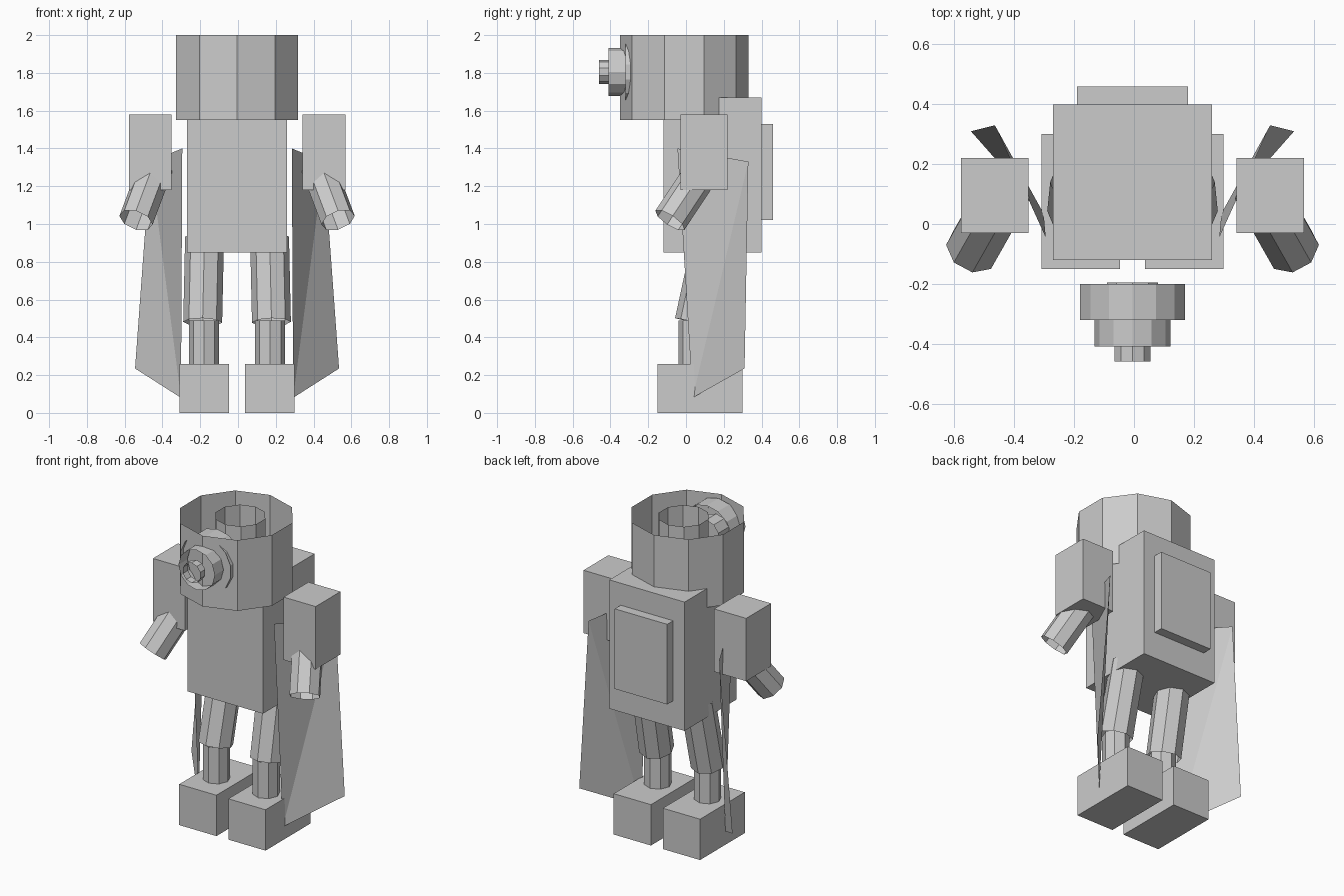
import bpy
import bmesh
from mathutils import Vector

if "Cube" in bpy.data.objects:
    bpy.data.objects.remove(bpy.data.objects["Cube"], do_unlink=True)

CX = -0.005  # symmetry plane of the figure

grey = bpy.data.materials.new("plain grey")
grey.use_nodes = True
COLOUR = (0.6, 0.6, 0.6, 1)
grey.diffuse_color = COLOUR
grey.node_tree.nodes["Principled BSDF"].inputs["Base Color"].default_value = COLOUR


def finish(name, bm):
    mesh = bpy.data.meshes.new(name)
    bm.to_mesh(mesh)
    bm.free()
    mesh.materials.append(grey)
    obj = bpy.data.objects.new(name, mesh)
    bpy.context.collection.objects.link(obj)
    return obj


def box(name, low, high):
    low, high = Vector(low), Vector(high)
    bm = bmesh.new()
    bmesh.ops.create_cube(bm, size=1)
    bmesh.ops.scale(bm, vec=high - low, verts=bm.verts)
    bmesh.ops.translate(bm, vec=(low + high) / 2, verts=bm.verts)
    return finish(name, bm)


def tube(name, start, end, radius, sides):
    """Open-ended faceted tube between two points, first corner towards +x."""
    start, end = Vector(start), Vector(end)
    axis = end - start
    u = Vector((1, 0, 0))
    u = (u - axis * u.dot(axis) / axis.length_squared).normalized()
    v = axis.normalized().cross(u)
    bm = bmesh.new()
    ring = bmesh.ops.create_circle(bm, segments=sides, radius=radius)["verts"]
    first = [start + u * p.co.x + v * p.co.y for p in ring]
    bm.clear()
    a = [bm.verts.new(p) for p in first]
    b = [bm.verts.new(p + axis) for p in first]
    for i in range(sides):
        j = (i + 1) % sides
        bm.faces.new((a[i], a[j], b[j], b[i]))
    bmesh.ops.recalc_face_normals(bm, faces=bm.faces)
    # make the walls face away from the axis
    face = bm.faces[:][0]
    if face.normal.dot(face.calc_center_median() - (start + end) / 2) < 0:
        bmesh.ops.reverse_faces(bm, faces=bm.faces)
    return finish(name, bm)


# torso and back panel
box("torso", (-0.27, -0.12, 0.85), (0.26, 0.40, 1.67))
box("back_panel", (-0.19, 0.40, 1.02), (0.18, 0.46, 1.53))

# open head drum with a smaller drum inside
tube("head", (CX, -0.01, 1.55), (CX, -0.01, 2.0), 0.34, 10)
tube("inner_head", (0.01, 0.01, 1.6), (0.01, 0.01, 1.995), 0.15, 10)

# stepped eye barrel
for name, back, front, radius, sides in (
        ("eye_inner_sleeve", -0.195, -0.30, 0.09, 10),
        ("eye_base", -0.20, -0.32, 0.18, 14),
        ("eye_barrel", -0.32, -0.41, 0.127, 12),
        ("eye_tip", -0.41, -0.46, 0.064, 10)):
    tube(name, (CX, back, 1.805), (CX, front, 1.805), radius, sides)

# limbs and cape halves, mirrored
for side, s in (("left", 1), ("right", -1)):
    def at(x, y, z):
        return Vector((CX + s * x, y, z))

    box(side + "_shoulder", (CX + s * 0.46 - 0.113, -0.03, 1.18),
        (CX + s * 0.46 + 0.113, 0.22, 1.58))
    tube(side + "_forearm", at(0.535, -0.085, 1.02), at(0.43, 0.10, 1.30), 0.092, 8)

    tube(side + "_thigh", at(0.182, 0.043, 0.48), at(0.172, 0.14, 0.93), 0.103, 8)
    tube(side + "_shin", at(0.175, 0.04, 0.24), at(0.175, 0.04, 0.49), 0.08, 8)
    box(side + "_foot", (CX + s * 0.173 - 0.131, -0.15, 0),
        (CX + s * 0.173 + 0.131, 0.30, 0.26))

    # folded cape panel, creased along its diagonal
    bm = bmesh.new()
    top_front, top_back, low_back, low_front = [
        bm.verts.new(p) for p in (at(0.29, -0.045, 1.40), at(0.46, 0.33, 1.33),
                                  at(0.54, 0.31, 0.235), at(0.297, 0.035, 0.08))]
    bm.faces.new((top_front, top_back, low_front))
    bm.faces.new((top_back, low_back, low_front))
    if s > 0:
        bmesh.ops.reverse_faces(bm, faces=bm.faces)
    bm.normal_update()
    finish(side + "_cape", bm)
